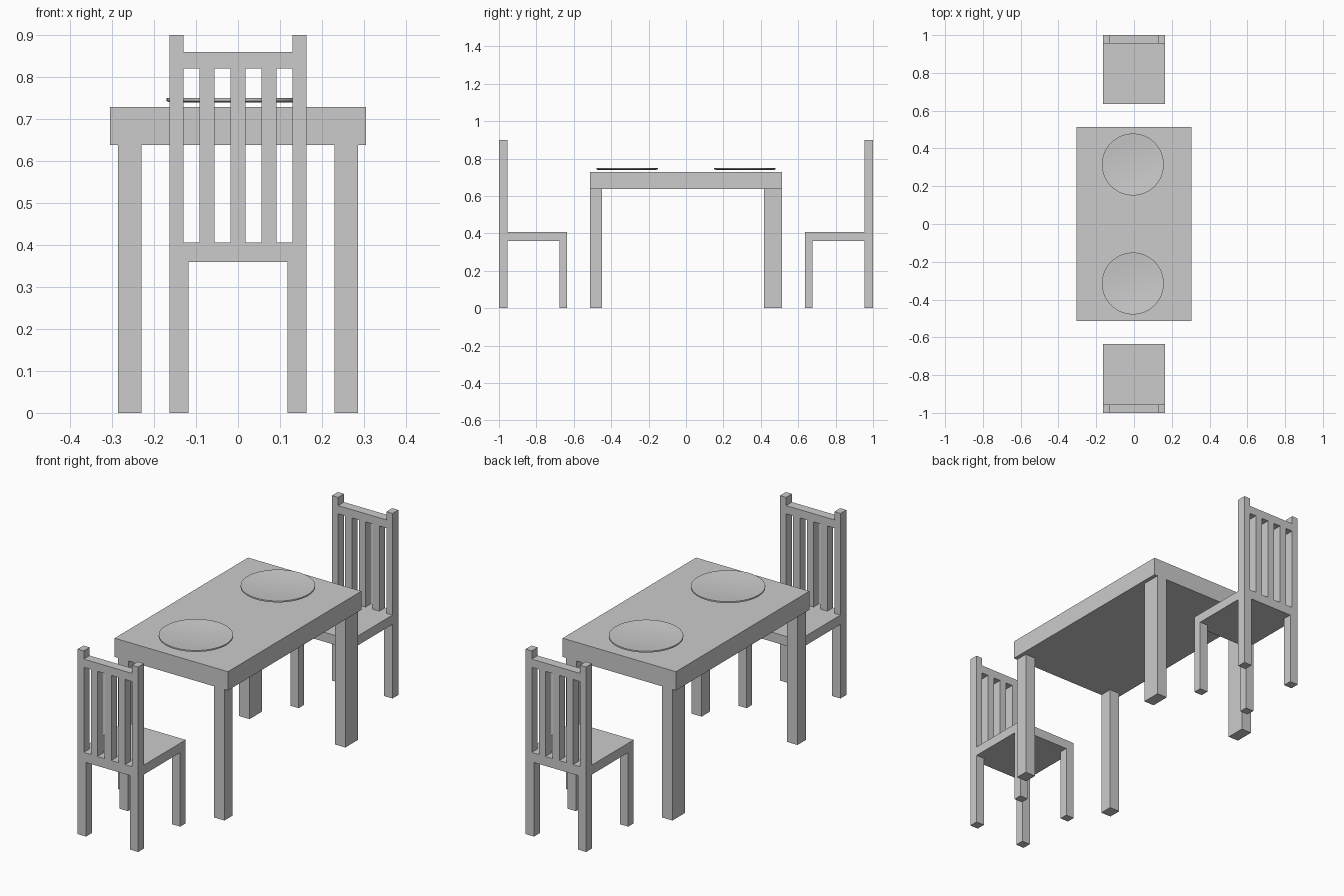
import bpy, bmesh, math

if "Cube" in bpy.data.objects:
    bpy.data.objects.remove(bpy.data.objects["Cube"])


def box(name, x, y, z):
    """Box spanning the given (min, max) ranges."""
    bm = bmesh.new()
    bmesh.ops.create_cube(bm, size=1)
    for v in bm.verts:
        v.co = [r[0] if c < 0 else r[1] for c, r in zip(v.co, (x, y, z))]
    me = bpy.data.meshes.new(name)
    bm.to_mesh(me)
    bm.free()
    ob = bpy.data.objects.new(name, me)
    bpy.context.collection.objects.link(ob)
    return ob


def span(a, b, sign):
    """Range mirrored to the given side."""
    return tuple(sorted((a * sign, b * sign)))


def plate(name, x, y, profile, sides=48):
    """Closed dish turned from a (radius, height) profile."""
    bm = bmesh.new()
    vs = [bm.verts.new((r, 0, z)) for r, z in profile]
    es = [bm.edges.new(p) for p in zip(vs, vs[1:])]
    bmesh.ops.spin(bm, geom=vs + es, axis=(0, 0, 1), cent=(0, 0, 0),
                   angle=2 * math.pi, steps=sides)
    bmesh.ops.remove_doubles(bm, verts=bm.verts, dist=1e-5)
    bmesh.ops.recalc_face_normals(bm, faces=bm.faces)
    me = bpy.data.meshes.new(name)
    bm.to_mesh(me)
    bm.free()
    ob = bpy.data.objects.new(name, me)
    ob.location = (x, y, 0)
    bpy.context.collection.objects.link(ob)
    bpy.ops.object.select_all(action='DESELECT')
    ob.select_set(True)
    bpy.context.view_layer.objects.active = ob
    bpy.ops.object.shade_smooth_by_angle(angle=math.radians(30))


# Table: thick top, back legs a little deeper than the front ones
box("table_top", (-0.305, 0.305), (-0.513, 0.513), (0.638, 0.729))
for sx in (-1, 1):
    box("table_front_leg", span(0.23, 0.286, sx), (-0.513, -0.449), (0, 0.638))
    box("table_back_leg", span(0.23, 0.286, sx), (0.417, 0.513), (0, 0.638))

# Plates: thin shallow dishes
dish = [(0, 0.739), (0.155, 0.739), (0.164, 0.743), (0.164, 0.75),
        (0.158, 0.75), (0.125, 0.744), (0, 0.743)]
for sy in (-1, 1):
    plate("plate", -0.006, 0.315 * sy, dish)

# Chairs, one at each end of the table
W = 0.163
for sy in (-1, 1):
    back = span(0.955, 1.0, sy)
    box("seat", (-W, W), span(0.635, 1.0, sy), (0.36, 0.406))
    box("back_top_rail", (-0.13, 0.13), back, (0.82, 0.86))
    for sx in (-1, 1):
        box("chair_front_leg", span(0.118, W, sx), span(0.635, 0.677, sy), (0, 0.36))
        box("chair_back_leg", span(0.118, W, sx), back, (0, 0.36))
        box("back_post", span(0.13, W, sx), back, (0.406, 0.9))
    for cx in (-0.074, 0, 0.074):
        box("back_slat", (cx - 0.018, cx + 0.018), back, (0.406, 0.82))
